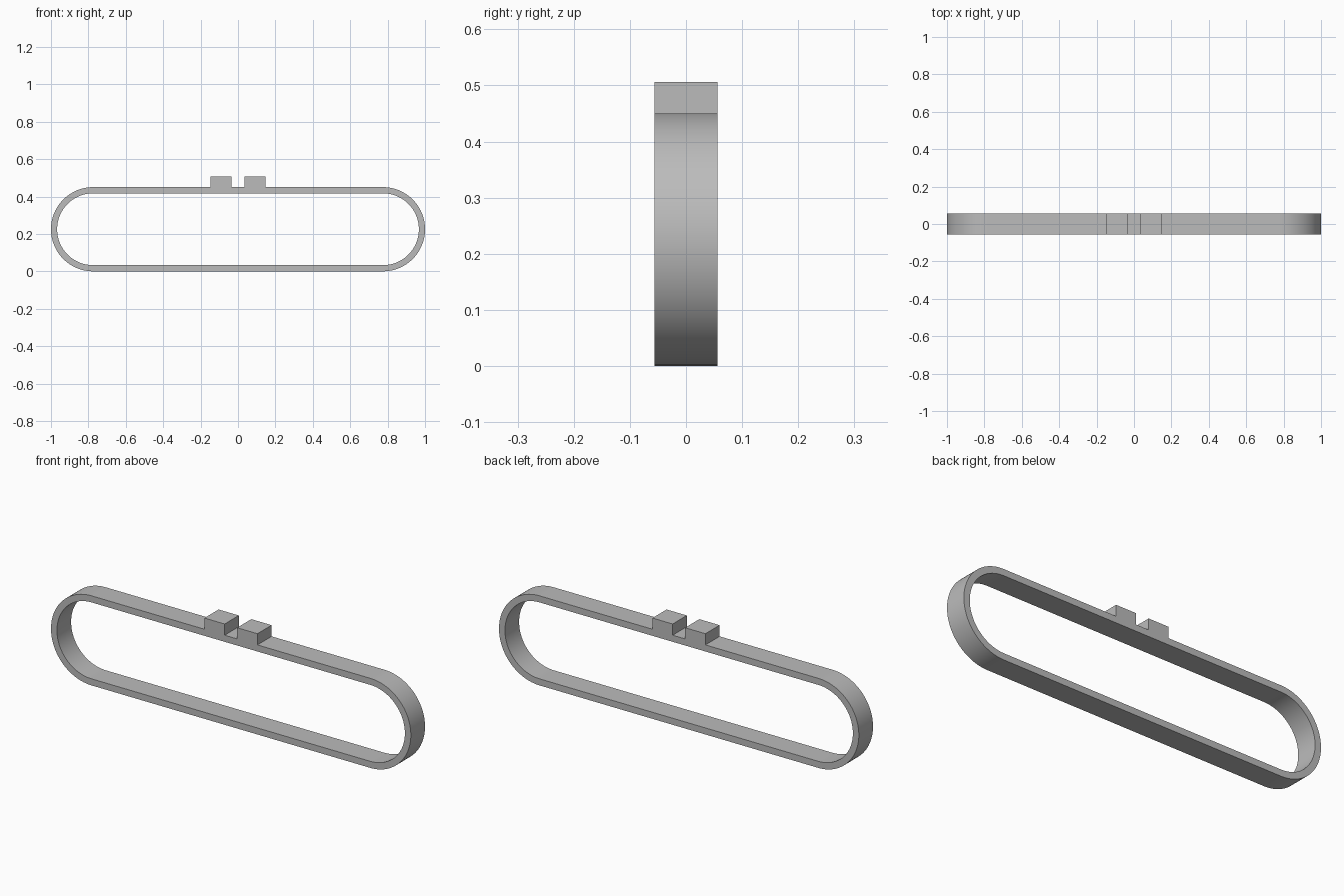
import bpy, bmesh
from math import pi, sin, cos

cube = bpy.data.objects.get("Cube")
if cube:
    bpy.data.objects.remove(cube, do_unlink=True)

DEPTH = 0.1125       # front to back
RADIUS = 0.225       # outer end radius
WALL = 0.033         # band thickness
STRAIGHT = 1 - RADIUS
STEPS = 48           # segments per rounded end

grey = bpy.data.materials.new("plain grey")
grey.use_nodes = True
colour = (0.5, 0.5, 0.5, 1)
grey.diffuse_color = colour
grey.node_tree.nodes["Principled BSDF"].inputs["Base Color"].default_value = colour


def make_object(name, bm):
    bmesh.ops.recalc_face_normals(bm, faces=bm.faces)
    mesh = bpy.data.meshes.new(name)
    bm.to_mesh(mesh)
    bm.free()
    mesh.materials.append(grey)
    obj = bpy.data.objects.new(name, mesh)
    bpy.context.collection.objects.link(obj)
    return obj


def slot_loop(bm, radius, y):
    """Ring of vertices: two half circles joined by straight runs."""
    loop = []
    for side in (1, -1):
        for i in range(STEPS + 1):
            a = -pi / 2 + pi * i / STEPS
            loop.append(bm.verts.new((side * (STRAIGHT + radius * cos(a)), y,
                                      RADIUS + side * radius * sin(a))))
    return loop


# Rounded band: four loops bridged into a closed rectangular section
bm = bmesh.new()
loops = [slot_loop(bm, r, y) for r, y in (
    (RADIUS, -DEPTH / 2), (RADIUS, DEPTH / 2),
    (RADIUS - WALL, DEPTH / 2), (RADIUS - WALL, -DEPTH / 2))]
for k, a in enumerate(loops):
    b = loops[(k + 1) % len(loops)]
    for i in range(len(a)):
        j = (i + 1) % len(a)
        bm.faces.new((a[i], a[j], b[j], b[i]))
band = make_object("band", bm)
bpy.ops.object.select_all(action="DESELECT")
band.select_set(True)
bpy.context.view_layer.objects.active = band
bpy.ops.object.shade_smooth_by_angle(angle=pi / 6)

# Pair of square lugs on top, with a gap between them
for name, side in (("left_lug", 1), ("right_lug", -1)):
    bm = bmesh.new()
    bmesh.ops.create_cube(bm, size=1)
    bmesh.ops.scale(bm, vec=(0.1125, DEPTH, DEPTH / 2), verts=bm.verts)
    bmesh.ops.translate(bm, vec=(side * 0.091, 0, 2 * RADIUS + DEPTH / 4), verts=bm.verts)
    # the underside sits flush on the band
    bm.faces.ensure_lookup_table()
    under = [f for f in bm.faces if f.calc_center_median().z < 2 * RADIUS + 0.001]
    bmesh.ops.delete(bm, geom=under, context="FACES_ONLY")
    make_object(name, bm)
